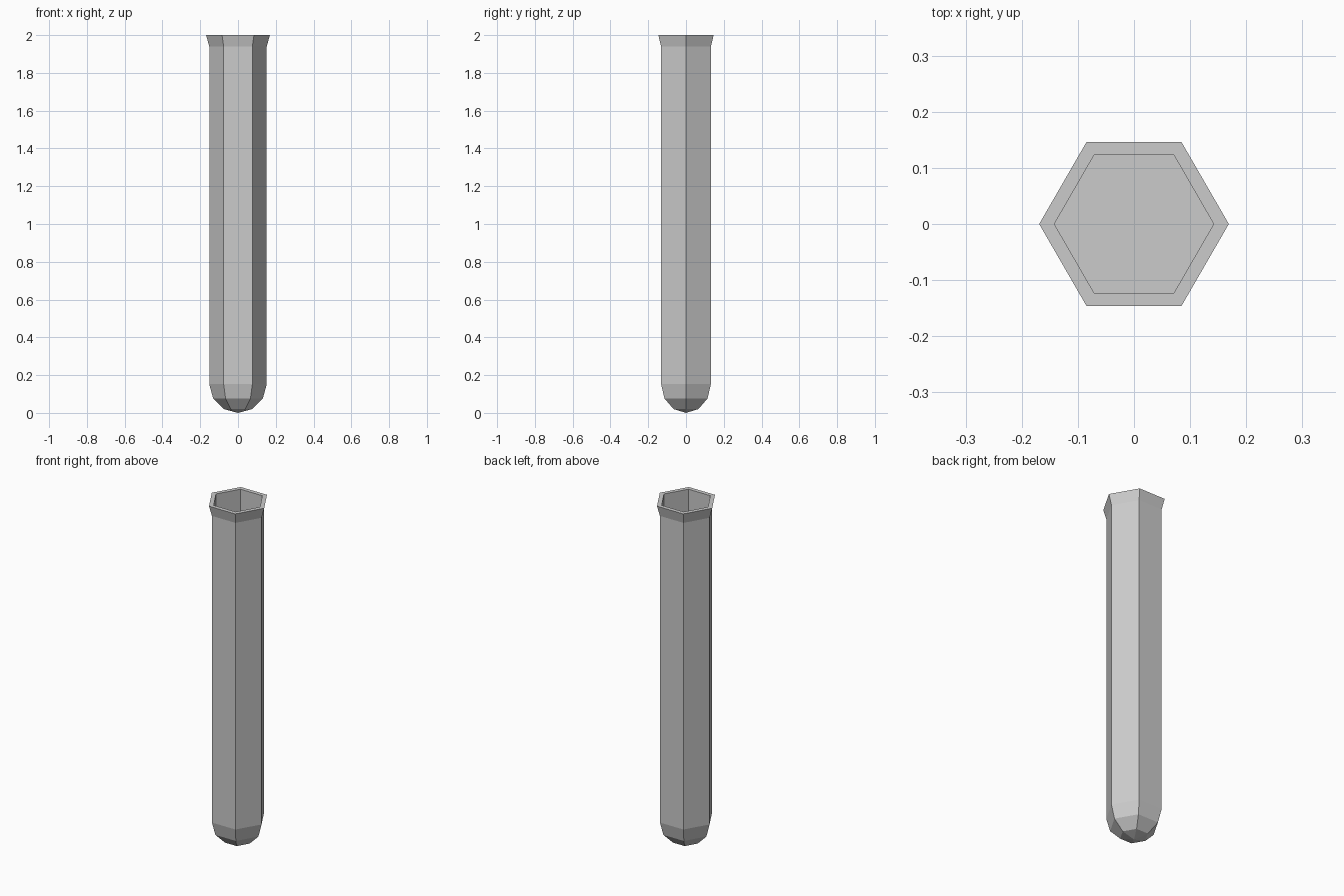
import bpy, bmesh, math

if "Cube" in bpy.data.objects:
    bpy.data.objects.remove(bpy.data.objects["Cube"])

SIDES = 6
R = 0.152          # body radius, also the dome radius


def ring(bm, r, z):
    return [bm.verts.new((r * math.cos(2 * math.pi * i / SIDES),
                          r * math.sin(2 * math.pi * i / SIDES), z))
            for i in range(SIDES)]


def bridge(bm, a, b):
    for i in range(SIDES):
        j = (i + 1) % SIDES
        bm.faces.new((a[i], a[j], b[j], b[i]))


# Profile from the dome up the outside, over the lip and down the bore
dome = [(R * math.sin(t), R - R * math.cos(t))
        for t in (math.radians(30), math.radians(60), math.radians(90))]
profile = dome + [(R, 1.94), (0.169, 2.0), (0.142, 2.0), (0.142, 0.15)]

bm = bmesh.new()
rings = [ring(bm, r, z) for r, z in profile]
for a, b in zip(rings, rings[1:]):
    bridge(bm, a, b)

# Dome tip and flat floor of the bore
tip = bm.verts.new((0, 0, 0))
for i in range(SIDES):
    bm.faces.new((tip, rings[0][(i + 1) % SIDES], rings[0][i]))
bm.faces.new(rings[-1])
bmesh.ops.recalc_face_normals(bm, faces=bm.faces)

mesh = bpy.data.meshes.new("tube")
bm.to_mesh(mesh)
bm.free()
bpy.context.collection.objects.link(bpy.data.objects.new("tube", mesh))
